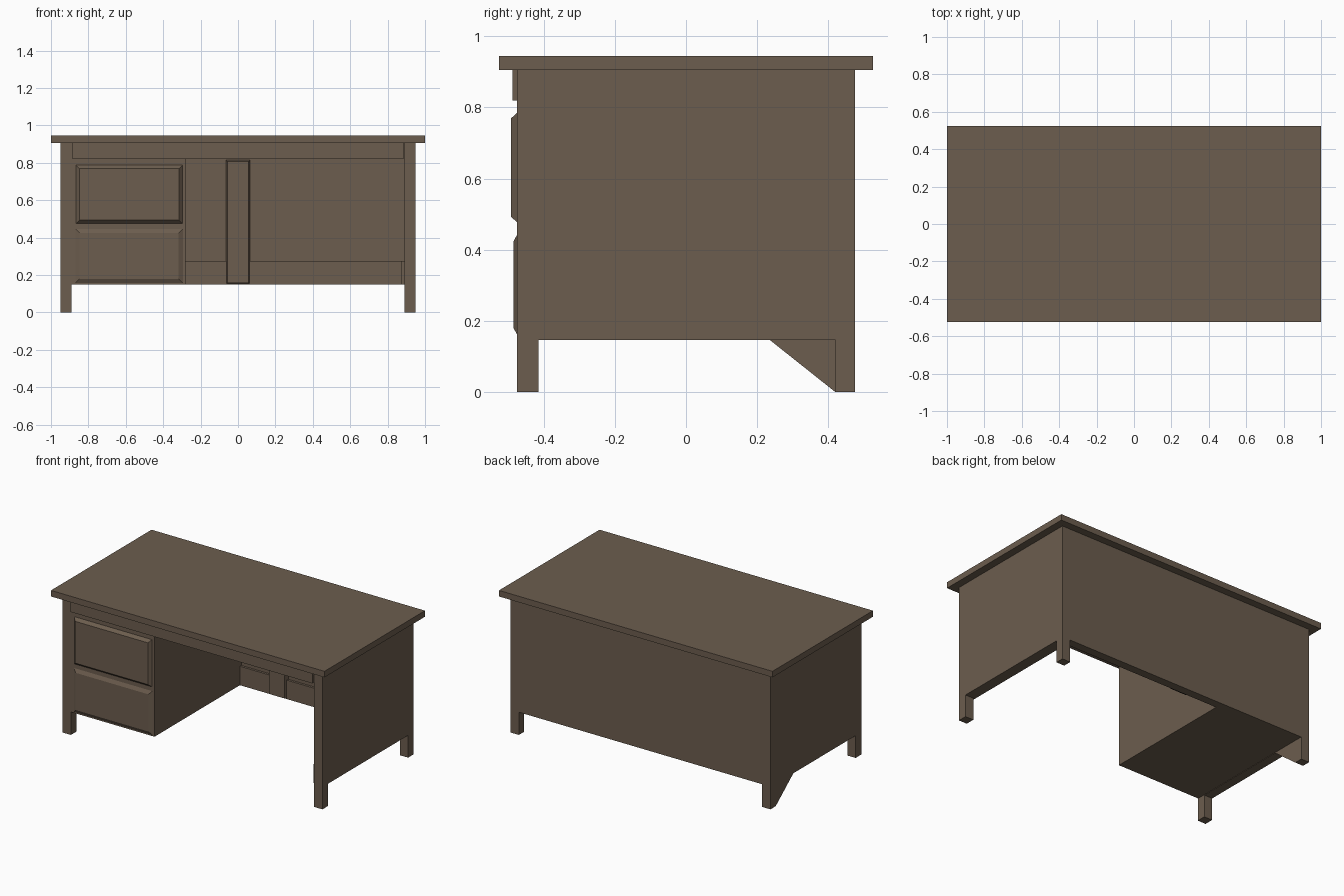
import bpy

if "Cube" in bpy.data.objects:
    bpy.data.objects.remove(bpy.data.objects["Cube"])

wood = bpy.data.materials.new("brown wood")
wood.diffuse_color = (0.15, 0.11, 0.077, 1)
wood.use_nodes = True
wood.node_tree.nodes["Principled BSDF"].inputs["Base Color"].default_value = wood.diffuse_color


def make(name, verts, faces):
    mesh = bpy.data.meshes.new(name)
    mesh.from_pydata(verts, [], faces)
    mesh.materials.append(wood)
    obj = bpy.data.objects.new(name, mesh)
    bpy.context.collection.objects.link(obj)
    return obj


BOX_FACES = [(0, 3, 2, 1), (4, 5, 6, 7), (0, 1, 5, 4),
             (1, 2, 6, 5), (2, 3, 7, 6), (3, 0, 4, 7)]


def box(name, x0, x1, y0, y1, z0, z1):
    ring = [(x0, y0), (x1, y0), (x1, y1), (x0, y1)]
    return make(name, [(x, y, z) for z in (z0, z1) for x, y in ring], BOX_FACES)


def raised_panel(name, x0, x1, z0, z1, back, front, rim):
    """Panel facing -y whose edges slope in by rim towards the front."""
    verts = []
    for y, r in ((back, 0), (front, rim)):
        verts += [(x0 + r, y, z0 + r), (x0 + r, y, z1 - r),
                  (x1 - r, y, z1 - r), (x1 - r, y, z0 + r)]
    faces = [tuple(reversed(f)) for f in BOX_FACES]
    return make(name, verts, [tuple(reversed(f)) for f in faces])


# Worktop
box("worktop", -1, 1, -0.525, 0.525, 0.905, 0.945)

# Sides, each with two feet
for side, x0, x1 in (("left", -0.95, -0.89), ("right", 0.89, 0.95)):
    box(side + "_side_panel", x0, x1, -0.475, 0.475, 0.147, 0.905)
    box(side + "_front_foot", x0, x1, -0.475, -0.415, 0, 0.147)
    box(side + "_back_foot", x0, x1, 0.42, 0.475, 0, 0.147)

# Sloped brace beside the left back foot
tri = [(0.235, 0.147), (0.42, 0), (0.42, 0.147)]
make("left_foot_brace", [(x, y, z) for x in (-0.95, -0.89) for y, z in tri],
     [(0, 2, 1), (3, 4, 5), (0, 1, 4, 3), (1, 2, 5, 4), (2, 0, 3, 5)])

# Back panel with inner rail, post and side runner
box("back_panel", -0.89, 0.89, 0.435, 0.475, 0.15, 0.905)
box("back_inner_rail", -0.28, 0.875, 0.42, 0.435, 0.15, 0.275)
raised_panel("back_inner_post", -0.065, 0.065, 0.15, 0.815, 0.435, 0.405, 0.008)
box("right_inner_runner", 0.875, 0.89, -0.46, 0.435, 0.15, 0.275)

# Front apron under the worktop
box("front_apron", -0.885, 0.885, -0.488, -0.43, 0.82, 0.905)

# Drawer pedestal and its two drawer fronts
box("pedestal", -0.89, -0.28, -0.472, 0.435, 0.15, 0.905)
raised_panel("upper_drawer_front", -0.866, -0.297, 0.475, 0.787, -0.472, -0.492, 0.018)
raised_panel("lower_drawer_front", -0.87, -0.295, 0.157, 0.447, -0.472, -0.484, 0.022)
